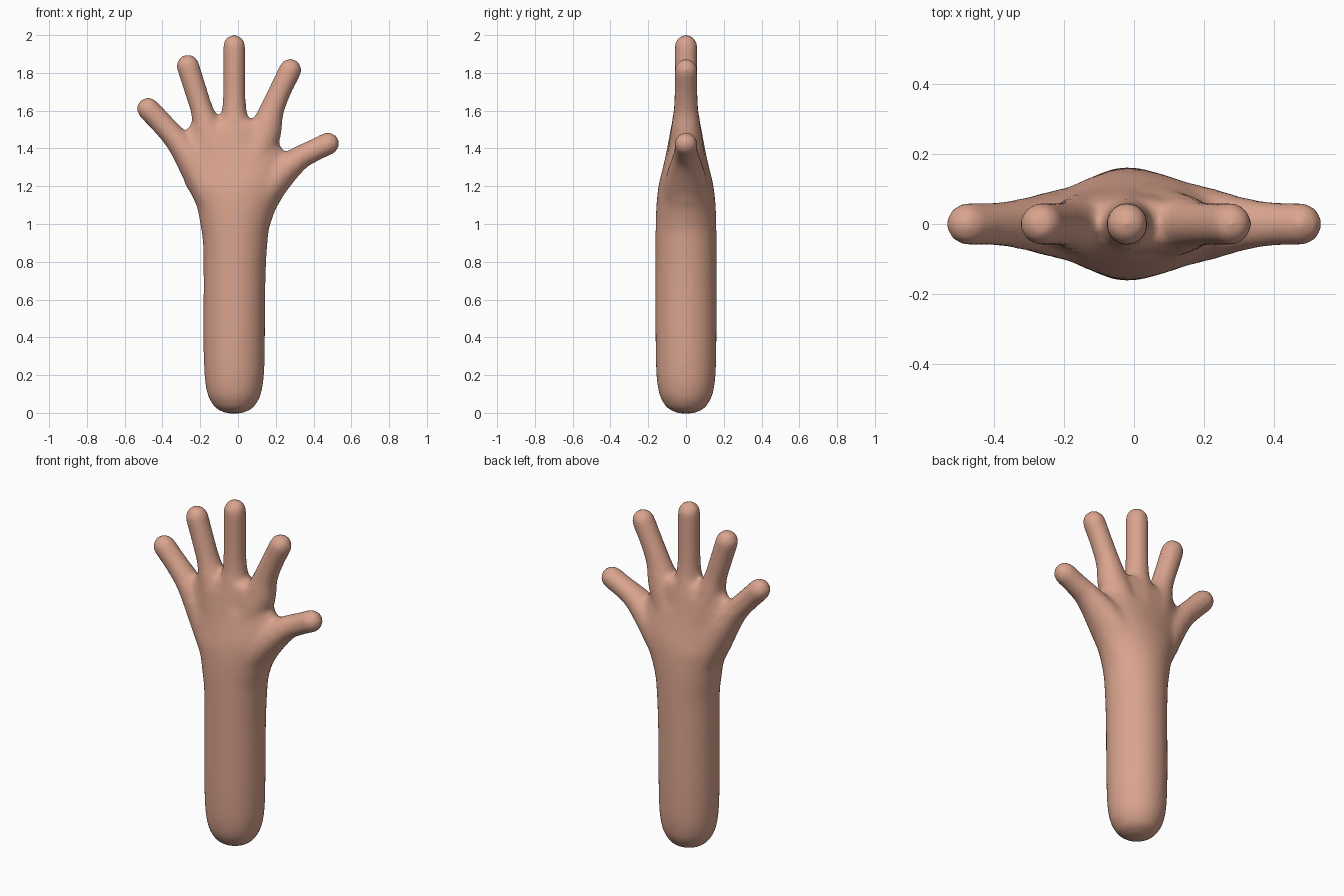
import bpy, bmesh, math
from mathutils import Vector

SIDES = 32


def spline(keys, steps=5):
    """Smooth path through (x, z, half width, half depth) keys."""
    p = [Vector(k) for k in keys]
    p = [2 * p[0] - p[1]] + p + [2 * p[-1] - p[-2]]
    out = []
    for i in range(1, len(p) - 2):
        a, b, c, d = p[i - 1:i + 3]
        for s in range(steps):
            t = s / steps
            out.append(0.5 * (2 * b + (c - a) * t + (2 * a - 5 * b + 4 * c - d) * t * t
                              + (3 * b - a - 3 * c + d) * t ** 3))
    return out + [p[-2]]


def limb(bm, keys, tip=0.0):
    """Loft ellipses along a path in the xz plane, with a domed end of length tip."""
    path = spline(keys)
    end = path[-1]
    aim = Vector((end[0] - path[-2][0], end[1] - path[-2][1])).normalized()
    for i in range(1, 7):
        a = i / 6 * math.radians(84)
        path.append(Vector((end[0] + aim.x * tip * math.sin(a), end[1] + aim.y * tip * math.sin(a),
                            end[2] * math.cos(a), end[3] * math.cos(a))))
    rings = []
    for i, k in enumerate(path):
        a, b = path[max(i - 1, 0)], path[min(i + 1, len(path) - 1)]
        d = Vector((b[0] - a[0], b[1] - a[1])).normalized()
        ring = []
        for j in range(SIDES):
            t = 2 * math.pi * j / SIDES
            w = k[2] * math.cos(t)
            ring.append(bm.verts.new((k[0] + d.y * w, k[3] * math.sin(t), k[1] - d.x * w)))
        rings.append(ring)
    for r, s in zip(rings, rings[1:]):
        for j in range(SIDES):
            n = (j + 1) % SIDES
            bm.faces.new((r[j], r[n], s[n], s[j]))
    bm.faces.new(rings[0][::-1])
    bm.faces.new(rings[-1])


bm = bmesh.new()

# forearm widening into the palm
limb(bm, [(-0.02, -0.003, 0.04, 0.04), (-0.02, 0.02, 0.092, 0.092), (-0.02, 0.05, 0.118, 0.118),
          (-0.02, 0.10, 0.142, 0.142), (-0.02, 0.20, 0.158, 0.157), (-0.02, 0.40, 0.163, 0.162),
          (-0.018, 0.70, 0.164, 0.162), (-0.015, 0.90, 0.171, 0.162), (-0.015, 1.0, 0.186, 0.161),
          (-0.01, 1.1, 0.215, 0.157), (-0.005, 1.2, 0.262, 0.146), (-0.02, 1.3, 0.275, 0.122),
          (-0.035, 1.4, 0.262, 0.099), (-0.02, 1.48, 0.235, 0.084), (-0.02, 1.53, 0.19, 0.073)], 0.025)

# little finger, ring finger, middle finger, forefinger, thumb
fingers = [
    [(-0.12, 1.10, 0.09, 0.12), (-0.23, 1.31, 0.085, 0.095), (-0.32, 1.44, 0.066, 0.073),
     (-0.40, 1.53, 0.061, 0.062), (-0.475, 1.609, 0.061, 0.061)],
    [(-0.10, 1.30, 0.09, 0.11), (-0.155, 1.48, 0.084, 0.083), (-0.19, 1.60, 0.061, 0.066),
     (-0.225, 1.71, 0.060, 0.061), (-0.265, 1.837, 0.061, 0.061)],
    [(-0.02, 1.30, 0.10, 0.12), (-0.02, 1.50, 0.09, 0.083), (-0.02, 1.60, 0.066, 0.067),
     (-0.02, 1.72, 0.060, 0.061), (-0.02, 1.941, 0.060, 0.061)],
    [(0.07, 1.30, 0.09, 0.11), (0.14, 1.48, 0.088, 0.083), (0.178, 1.60, 0.066, 0.066),
     (0.225, 1.71, 0.060, 0.061), (0.276, 1.815, 0.061, 0.061)],
    [(0.08, 1.10, 0.10, 0.13), (0.19, 1.235, 0.092, 0.11), (0.315, 1.342, 0.066, 0.076),
     (0.40, 1.388, 0.060, 0.063), (0.476, 1.425, 0.061, 0.061)],
]
for keys in fingers:
    limb(bm, keys, 0.062)

bmesh.ops.recalc_face_normals(bm, faces=bm.faces)
mesh = bpy.data.meshes.new("hand_and_forearm")
bm.to_mesh(mesh)
bm.free()
hand = bpy.data.objects.new("hand_and_forearm", mesh)
bpy.context.collection.objects.link(hand)

# skin colour
skin = bpy.data.materials.new("warm_skin")
skin.diffuse_color = (0.70, 0.37, 0.27, 1)
mesh.materials.append(skin)

# fuse the limbs and soften the webs between the fingers
fuse = hand.modifiers.new("fuse", 'REMESH')
fuse.mode = 'VOXEL'
fuse.voxel_size = 0.014
fuse.use_smooth_shade = True
soften = hand.modifiers.new("soften", 'SMOOTH')
soften.factor = 0.5
soften.iterations = 12
